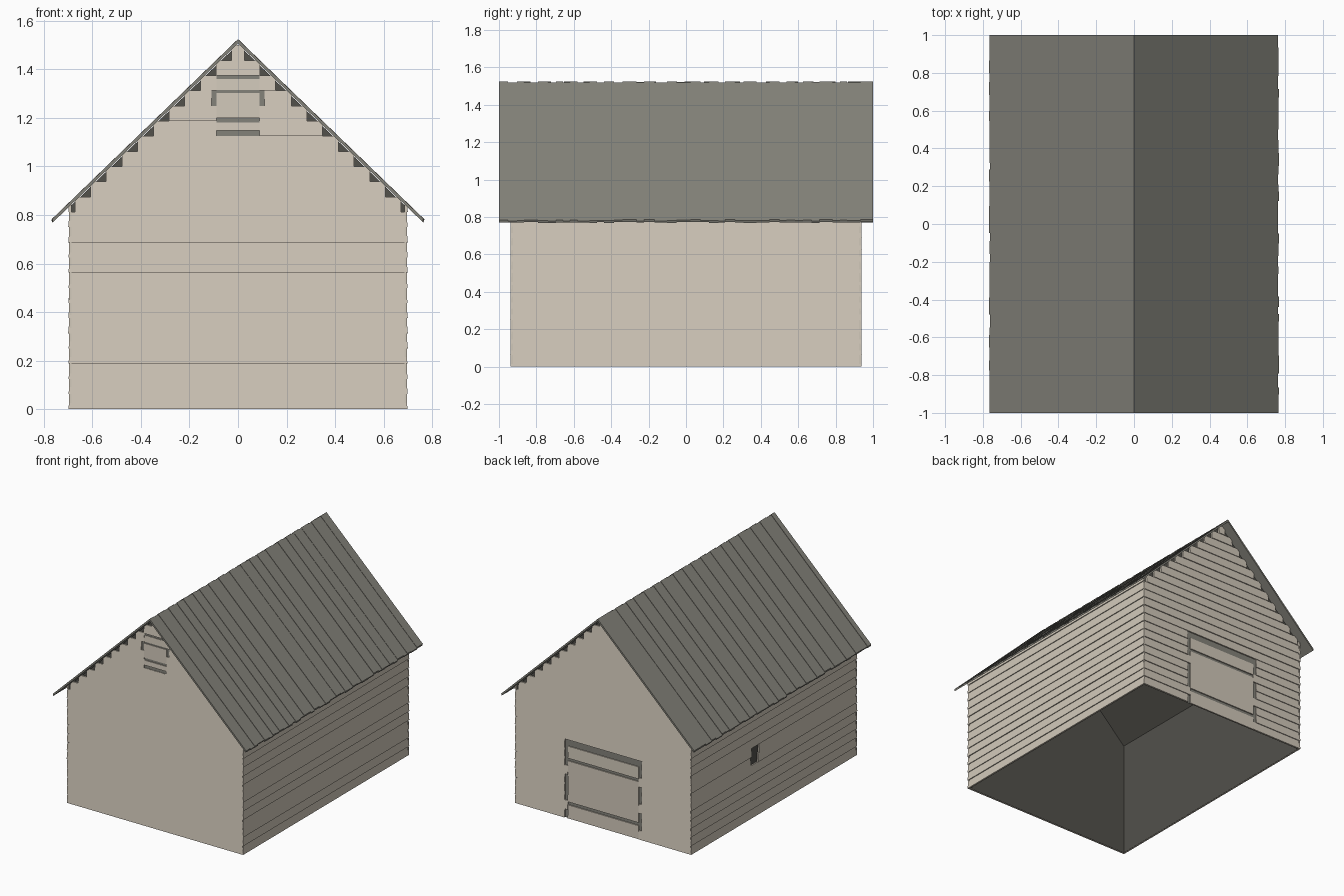
import bpy, bmesh, random
from mathutils import Vector

random.seed(4)
if "Cube" in bpy.data.objects:
    bpy.data.objects.remove(bpy.data.objects["Cube"])

HALF_X, HALF_Y = 0.70, 0.94      # outer wall faces
RIDGE, SLOPE, EAVE = 1.525, 0.967, 0.765
THICK = 0.018                    # vertical roof thickness
ROW = 1 / 16                     # siding course height


def material(name, colour):
    m = bpy.data.materials.new(name)
    m.use_nodes = True
    m.diffuse_color = (*colour, 1)
    m.node_tree.nodes["Principled BSDF"].inputs["Base Color"].default_value = (*colour, 1)
    return m


weathered = material("weathered beige", (0.64, 0.58, 0.49))
roof_grey = material("roof grey", (0.23, 0.225, 0.195))
dark_grey = material("dark interior grey", (0.085, 0.082, 0.071))


def finish(bm, name, mat):
    bmesh.ops.recalc_face_normals(bm, faces=bm.faces)
    mesh = bpy.data.meshes.new(name)
    bm.to_mesh(mesh)
    bm.free()
    mesh.materials.append(mat)
    ob = bpy.data.objects.new(name, mesh)
    bpy.context.collection.objects.link(ob)
    return ob


def prism(bm, start, end):
    """Solid between two matching outlines."""
    a = [bm.verts.new(p) for p in start]
    b = [bm.verts.new(p) for p in end]
    bm.faces.new(a)
    bm.faces.new(b)
    for i in range(len(a)):
        j = (i + 1) % len(a)
        bm.faces.new((a[i], a[j], b[j], b[i]))


# Each wall maps (along, outward, height) to a point
def front(u, d, z): return (u, -d, z)
def back(u, d, z): return (u, d, z)
def left(u, d, z): return (d, u, z)
def right(u, d, z): return (-d, u, z)


def board(bm, wall, u0, u1, z0, z1, face, lap=0.006, depth=0.014):
    """Clapboard whose lower edge stands proud of its upper edge."""
    out = face - random.uniform(0, 0.002)
    section = [(face - depth, z0), (out, z0), (out - lap, z1), (face - depth, z1)]
    prism(bm, [wall(u0, d, z) for d, z in section], [wall(u1, d, z) for d, z in section])


def courses(bm, wall, face, half, opening, gable):
    """Stack the boards of a wall, leaving an opening where asked."""
    for k in range(24 if gable else 14):
        z0, z1 = k * ROW, (k + 1) * ROW
        h = min(half, (RIDGE - z1) / SLOPE) if gable else half
        gap = opening(k)
        if gap:
            board(bm, wall, -h, gap[0], z0, z1, face)
            board(bm, wall, gap[1], h, z0, z1, face)
        else:
            board(bm, wall, -h, h, z0, z1, face)


def loft_gap(k):
    if 18 <= k < 22:
        w = 0.11 if k == 20 else 0.088
        return -w, w


def door_gap(k):
    if k < 9:
        return (-0.305 if k % 3 else -0.28), (0.305 if k % 4 != 1 else 0.28)


def hatch_gap(k):
    if k == 6:
        return 0.18, 0.26
    if k == 7:
        return 0.165, 0.25


def no_gap(k):
    return None


def clip_to_roof(bm, drop):
    """Trim geometry to the underside of both roof slopes."""
    for s in (-1, 1):
        bmesh.ops.bisect_plane(bm, geom=bm.verts[:] + bm.edges[:] + bm.faces[:],
                               plane_co=(0, 0, RIDGE - drop),
                               plane_no=Vector((s * SLOPE, 0, 1)).normalized(),
                               clear_outer=True)


# Siding on the four walls
for name, wall, face, half, gap, gable in (
        ("front_siding", front, HALF_Y, HALF_X - 0.003, loft_gap, True),
        ("back_siding", back, HALF_Y, HALF_X - 0.003, door_gap, True),
        ("left_siding", left, HALF_X, HALF_Y - 0.003, no_gap, False),
        ("right_siding", right, HALF_X, HALF_Y - 0.003, hatch_gap, False)):
    bm = bmesh.new()
    courses(bm, wall, face, half, gap, gable)
    clip_to_roof(bm, THICK * 0.8)
    finish(bm, name, weathered)

# Dark inner shell, open at the bottom
bm = bmesh.new()
ix, iy, top = HALF_X - 0.015, HALF_Y - 0.015, RIDGE - THICK - 0.004
profile = [(-ix, 0), (-ix, top - ix * SLOPE), (0, top), (ix, top - ix * SLOPE), (ix, 0)]
prism(bm, [(x, -iy, z) for x, z in profile], [(x, iy, z) for x, z in profile])
floor = [f for f in bm.faces if all(v.co.z < 0.001 for v in f.verts)]
bmesh.ops.delete(bm, geom=floor, context="FACES_ONLY")
finish(bm, "inner_shell", dark_grey)

# Loft hatch and barn door: panels with grey slots between them
for name, wall, half, recess, panels in (
        ("loft_hatch", front, 0.088, (0.11, 18 * ROW, 22 * ROW),
         ((1.148, 1.182), (1.2, 1.302), (1.315, 1.36))),
        ("barn_door", back, 0.28, (0.305, 0, 9 * ROW),
         ((0, 0.095), (0.118, 0.41), (0.43, 0.515)))):
    bm = bmesh.new()
    for z0, z1 in panels:
        board(bm, wall, -half, half, z0, z1, HALF_Y - 0.003, 0.002, 0.011)
    finish(bm, name, weathered)
    bm = bmesh.new()
    w, z0, z1 = recess
    board(bm, wall, -w, w, z0, z1, HALF_Y - 0.010, 0, 0.004)
    finish(bm, name + "_recess", roof_grey)

# Roof planks, slightly uneven in height and length
for side, name in ((1, "left_roof"), (-1, "right_roof")):
    bm = bmesh.new()
    cuts = [-1.0]
    while cuts[-1] < 0.94:
        cuts.append(cuts[-1] + random.uniform(0.035, 0.075))
    cuts[-1] = 1.0
    for i, (y0, y1) in enumerate(zip(cuts, cuts[1:])):
        drop = (i % 2) * 0.004 + random.uniform(0, 0.001)
        end = EAVE + random.uniform(-0.003, 0.003)
        section = [(0, RIDGE - drop), (end, RIDGE - drop - end * SLOPE),
                   (end - 0.004, RIDGE - THICK - (end - 0.004) * SLOPE), (0, RIDGE - THICK)]
        prism(bm, [(side * x, y0, z) for x, z in section],
              [(side * x, y1, z) for x, z in section])
    finish(bm, name, roof_grey)
